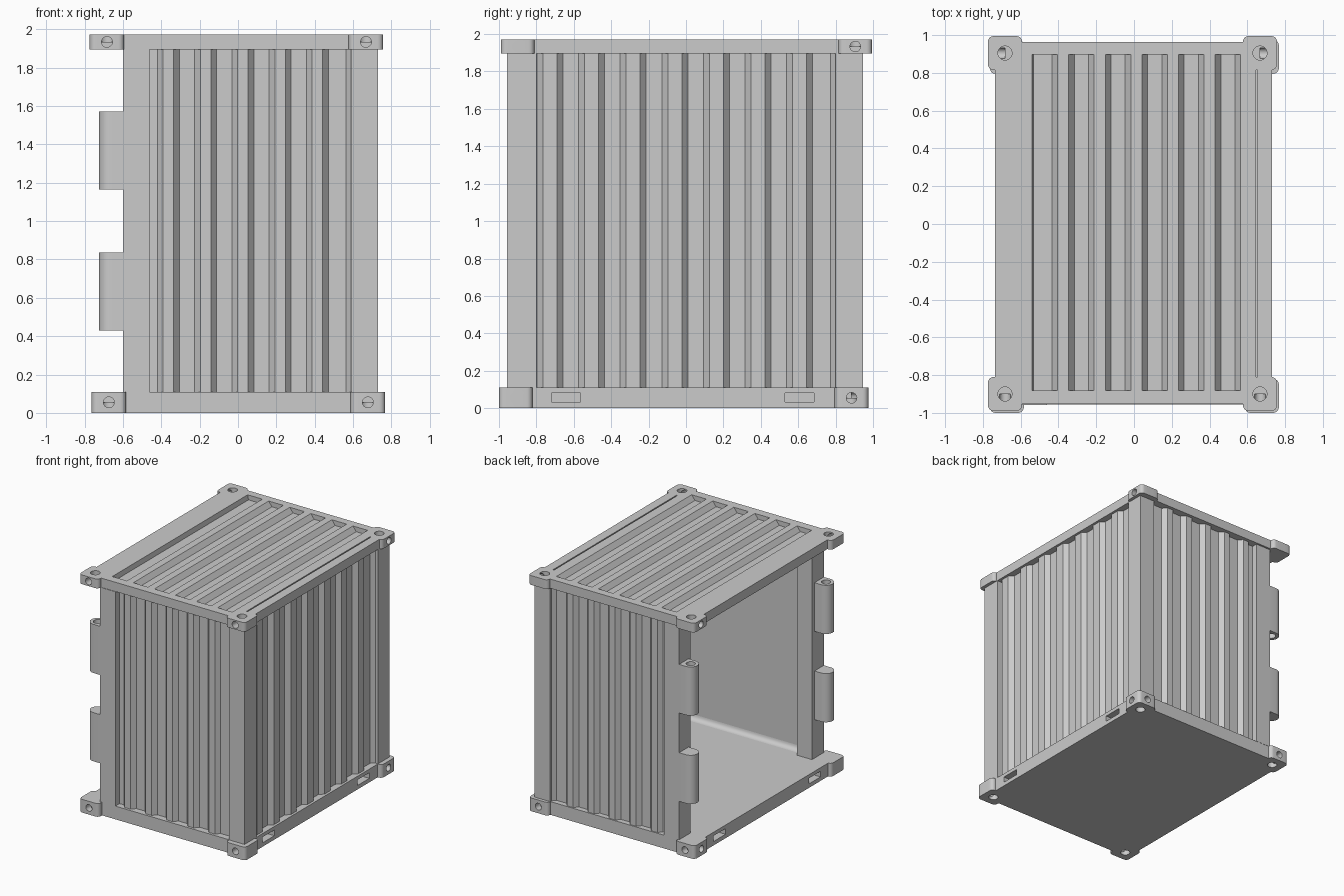
import bpy, bmesh, math
from mathutils import Vector, Matrix

cube = bpy.data.objects.get("Cube")
if cube:
    bpy.data.objects.remove(cube, do_unlink=True)

steel = bpy.data.materials.new("grey_steel")
GREY = (0.6, 0.6, 0.6, 1)
steel.use_nodes = True
steel.diffuse_color = GREY
steel.node_tree.nodes["Principled BSDF"].inputs["Base Color"].default_value = GREY

BASE, EAVE, TOP = 0.11, 1.895, 1.972


def finish(name, bm):
    bmesh.ops.recalc_face_normals(bm, faces=bm.faces)
    mesh = bpy.data.meshes.new(name)
    bm.to_mesh(mesh)
    bm.free()
    obj = bpy.data.objects.new(name, mesh)
    bpy.context.collection.objects.link(obj)
    mesh.materials.append(steel)
    return obj


def prism(name, outline, a, b, axis="z"):
    """Extrude a closed outline from a to b along an axis."""
    place = {"x": lambda u, v, w: (w, u, v),
             "y": lambda u, v, w: (u, w, v),
             "z": lambda u, v, w: (u, v, w)}[axis]
    bm = bmesh.new()
    face = bm.faces.new([bm.verts.new(place(u, v, a)) for u, v in outline])
    out = bmesh.ops.extrude_face_region(bm, geom=[face])
    verts = [g for g in out["geom"] if isinstance(g, bmesh.types.BMVert)]
    bmesh.ops.translate(bm, verts=verts, vec=Vector(place(0, 0, b - a)))
    return finish(name, bm)


def rect(x0, x1, y0, y1):
    return [(x0, y0), (x1, y0), (x1, y1), (x0, y1)]


def rod(name, start, end, radius):
    start, end = Vector(start), Vector(end)
    way = end - start
    bm = bmesh.new()
    bmesh.ops.create_cone(bm, cap_ends=True, segments=24, radius1=radius,
                          radius2=radius, depth=way.length)
    turn = way.to_track_quat("Z", "Y").to_matrix().to_4x4()
    bm.transform(Matrix.Translation((start + end) / 2) @ turn)
    return finish(name, bm)


def cut(obj, cutter):
    cutter.hide_render = True
    mod = obj.modifiers.new("cut", "BOOLEAN")
    mod.operation, mod.solver, mod.object = "DIFFERENCE", "EXACT", cutter
    bpy.context.view_layer.objects.active = obj
    bpy.ops.object.modifier_apply(modifier=mod.name)
    bpy.data.objects.remove(cutter, do_unlink=True)


def smooth(obj):
    bpy.ops.object.select_all(action="DESELECT")
    obj.select_set(True)
    bpy.context.view_layer.objects.active = obj
    bpy.ops.object.shade_smooth_by_angle(angle=math.radians(35))


# Floor slab, notched at the corners for the castings, with lifting pockets
nx, ny = 0.61, 0.83
floor = prism("floor_frame", [
    (-nx, -0.955), (nx, -0.955), (nx, -ny), (0.73, -ny), (0.73, ny), (nx, ny),
    (nx, 0.945), (-nx, 0.945), (-nx, ny), (-0.735, ny), (-0.735, -ny), (-nx, -ny)],
    0, BASE)
for y0, y1 in ((-0.72, -0.565), (0.53, 0.685)):
    for x in (-0.735, 0.73):
        cut(floor, prism("pocket_cutter", rect(x - 0.06, x + 0.06, y0, y1), 0.033, 0.08))

# Rounded corner castings with a hole in each outward face
def casting(name, cx, cy, z0, z1, up):
    h, r = 0.09, 0.03
    outline = []
    for i, (sx, sy) in enumerate(((1, 1), (-1, 1), (-1, -1), (1, -1))):
        for k in range(6):
            t = math.radians(90 * i + 18 * k)
            outline.append((cx + sx * (h - r) + r * math.cos(t),
                            cy + sy * (h - r) + r * math.sin(t)))
    obj = prism(name, outline, z0, z1)
    mid = Vector((cx, cy, (z0 + z1) / 2))
    sx, sy = math.copysign(0.2, cx), math.copysign(0.2, cy)
    for way, radius in (((sx, 0, 0), 0.028), ((0, sy, 0), 0.028), ((0, 0, up * 0.2), 0.037)):
        cut(obj, rod("hole_cutter", mid, mid + Vector(way), radius))
    smooth(obj)


for x, side in ((-0.673, "right"), (0.677, "left")):
    for y, end in ((-0.91, "front"), (0.885, "back")):
        casting(f"bottom_casting_{end}_{side}", x, y, 0, BASE, -1)
        casting(f"top_casting_{end}_{side}", x - 0.01, y + 0.01 + 0.01 * (y > 0),
                EAVE, TOP, 1)

# Corrugated wall outline: ridges along u, depth along v
def corrugated(start, first, step, count, crest, ramp, end, outer, valley, inner):
    pts = [(start, inner), (start, valley)]
    for k in range(count):
        u = first + step * k
        pts += [(u, valley), (u + ramp, outer),
                (u + ramp + crest, outer), (u + 2 * ramp + crest, valley)]
    return pts + [(end - ramp, valley), (end, outer), (end, inner)]


end_wall = corrugated(-0.465, -0.42, 0.194, 5, 0.055, 0.03, 0.592, 0.935, 0.9, 0.88)
side_wall = corrugated(-0.81, -0.797, 0.2225, 7, 0.075, 0.032, 0.805, 0.71, 0.675, 0.655)
prism("left_wall", [(v, u) for u, v in side_wall], BASE, EAVE)

for s, end in ((-1, "front"), (1, "back")):
    face = 0.957 if s < 0 else 0.947
    prism(f"{end}_wall", [(u, s * v) for u, v in end_wall], BASE, EAVE)
    # Corner posts
    prism(f"{end}_left_post", [(x, s * y) for x, y in (
        (0.588, face), (0.73, face), (0.73, 0.8), (0.655, 0.8),
        (0.655, 0.88), (0.588, 0.88))], BASE, EAVE)
    prism(f"{end}_door_post", [(x, s * y) for x, y in rect(-0.6, -0.46, 0.8, face)],
          BASE, EAVE)
    # Concave seam between floor and wall
    seam = [(s * 0.885, BASE)]
    for k in range(6):
        t = math.radians(18 * k)
        seam.append((s * (0.84 + 0.04 * math.sin(t)), BASE + 0.04 - 0.04 * math.cos(t)))
    smooth(prism(f"{end}_floor_seam", seam, -0.46, 0.655, "x"))
    # Hinge knuckles: half-round barrel with a flat root and a pin hole
    cx, cy, r = -0.663, s * (face - 0.062), 0.062
    knuckle = [(-0.595, cy - r)]
    for k in range(13):
        t = math.radians(-90 - 15 * k)
        knuckle.append((cx + r * math.cos(t), cy + r * math.sin(t)))
    knuckle.append((-0.595, cy + r))
    for z0, z1, level in ((0.43, 0.835, "lower"), (1.165, 1.57, "upper")):
        hinge = prism(f"{end}_{level}_hinge", knuckle, z0, z1)
        cut(hinge, rod("pin_cutter", (cx, cy, z0 - 0.1), (cx, cy, z1 + 0.1), 0.035))
        smooth(hinge)

# Roof panel with lengthwise grooves
low = TOP - 0.04
roof = [(0.58, EAVE), (-0.61, EAVE), (-0.61, TOP)]
for k in range(6):
    x = -0.54 + 0.194 * k
    roof += [(x, TOP), (x + (0.03 if k else 0.008), low),
             (x + 0.105, low), (x + 0.135, TOP)]
roof.append((0.58, TOP))
prism("roof_panel", roof, -0.882, 0.898, "y")
prism("front_top_rail", rect(-0.61, 0.59, -0.953, -0.882), EAVE, TOP)
prism("back_top_rail", rect(-0.61, 0.59, 0.898, 0.963), EAVE, TOP)
prism("right_top_rail", rect(-0.735, -0.61, -0.83, 0.84), EAVE, TOP)

# Left roof rail with a narrow seam slot
prism("left_top_rail", [
    (0.58, EAVE), (0.73, EAVE), (0.73, TOP), (0.655, TOP), (0.655, low),
    (0.645, low), (0.645, TOP), (0.58, TOP)], -0.83, 0.84, "y")
